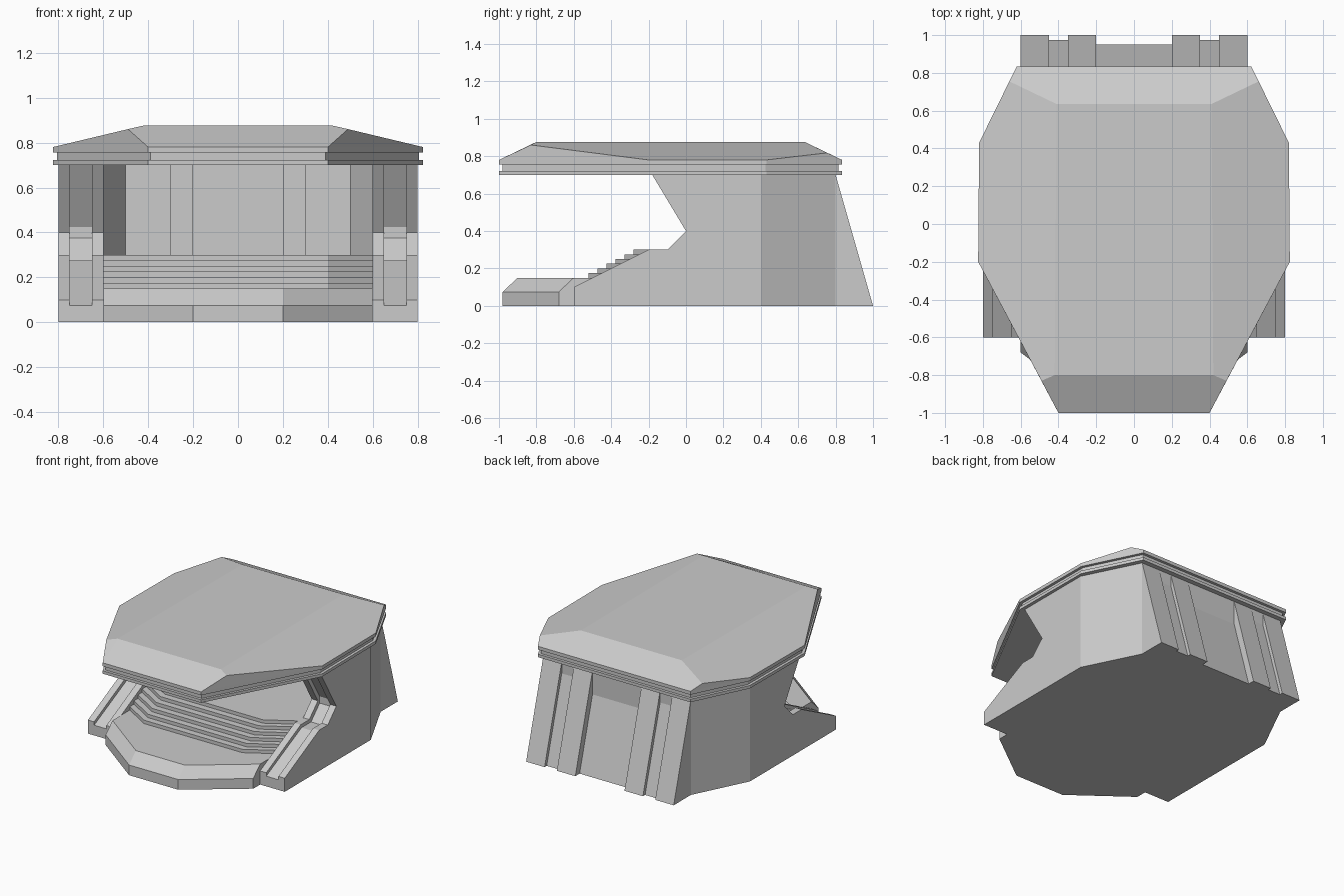
import bpy, bmesh
from mathutils import Vector

if "Cube" in bpy.data.objects:
    bpy.data.objects.remove(bpy.data.objects["Cube"])


def finish(name, bm):
    bmesh.ops.recalc_face_normals(bm, faces=bm.faces)
    me = bpy.data.meshes.new(name)
    bm.to_mesh(me)
    bm.free()
    ob = bpy.data.objects.new(name, me)
    bpy.context.collection.objects.link(ob)
    return ob


def loft(name, bottom, top):
    """Closed solid between two matching rings of points."""
    bm = bmesh.new()
    a = [bm.verts.new(p) for p in bottom]
    b = [bm.verts.new(p) for p in top]
    n = len(a)
    for i in range(n):
        j = (i + 1) % n
        bm.faces.new((a[i], a[j], b[j], b[i]))
    bm.faces.new(a[::-1])
    bm.faces.new(b)
    return finish(name, bm)


def plan(name, pts, z0, z1):
    return loft(name, [(x, y, z0) for x, y in pts], [(x, y, z1) for x, y in pts])


def side(name, pts, x0, x1):
    return loft(name, [(x0, y, z) for y, z in pts], [(x1, y, z) for y, z in pts])


def both(half):
    """Full outline from the right half, front to back."""
    return half + [(-x, y) for x, y in reversed(half)]


# Apron of the stage with bevelled rim
def apron(g):
    return both([(0.2, -0.98 + g), (0.6, -0.68 + g), (0.6, -0.2)])


plan("stage_base", apron(0), 0, 0.075)
loft("stage_bevel", [(x, y, 0.075) for x, y in apron(0)],
     [(x, y, 0.15) for x, y in apron(0.08)])

# Curved flight of steps up to the inner floor
for i in range(6):
    y = -0.52 + 0.048 * i
    z = 0.175 + 0.025 * i
    plan("step", both([(0.4, y), (0.6, y + 0.12), (0.6, 0.4), (0.5, 0.6)]), 0.0 if i == 0 else z - 0.025, z)

# Side walls with a channel along the front edge
rim = [(0.4, 0), (-0.6, 0), (-0.6, 0.1), (-0.2, 0.3), (-0.1, 0.3),
       (0, 0.4), (-0.18, 0.7), (0.4, 0.7)]
channel = [(0.4, 0), (-0.6, 0), (-0.6, 0.075), (-0.19, 0.275), (-0.08, 0.275),
           (0.02, 0.375), (0.02, 0.425), (-0.145, 0.7), (0.4, 0.7)]
for s in (1, -1):
    side("wall_inner_rim", rim, s * 0.6, s * 0.65)
    side("wall_channel", channel, s * 0.65, s * 0.75)
    side("wall_outer_rim", rim, s * 0.75, s * 0.8)

# Rear shell
for s in (1, -1):
    plan("rear_wall", [(s * x, y) for x, y in
         [(0.8, 0.4), (0.6, 0.8), (0, 0.8), (0, 0.6), (0.5, 0.6), (0.6, 0.4)]], 0, 0.7)
    plan("inner_pilaster", [(s * x, y) for x, y in
         [(0.2, 0.575), (0.3, 0.575), (0.3, 0.6), (0.2, 0.6)]], 0.3, 0.7)


# Sloping rear buttresses and the recessed panels between them
def buttress(name, x0, x1, recess):
    y = 1.0 - recess
    top = 0.7 - recess * 3.5
    side(name, [(0.8, 0), (y, 0), (0.8, top)], x0, x1)


buttress("rear_panel", -0.2, 0.2, 0.05)
for s in (1, -1):
    buttress("rear_buttress", s * 0.2, s * 0.35, 0)
    buttress("rear_groove", s * 0.35, s * 0.45, 0.025)
    buttress("rear_buttress", s * 0.45, s * 0.6, 0)

# Roof edge: two bands with a groove between
edge = both([(0.4, -1), (0.825, -0.2), (0.82, 0.43), (0.62, 0.835)])
inset = both([(0.39, -0.98), (0.805, -0.195), (0.8, 0.425), (0.607, 0.815)])
plan("roof_lower_band", edge, 0.7, 0.722)
plan("roof_groove", inset, 0.722, 0.755)
plan("roof_upper_band", edge, 0.755, 0.78)

# Hipped roof cap
bm = bmesh.new()
cap = [(0.4, -1, 0.78), (0.825, -0.2, 0.78), (0.82, 0.43, 0.78), (0.62, 0.835, 0.78),
       (0.49, -0.83, 0.86), (0.66, 0.755, 0.818), (0.42, -0.8, 0.876), (0.41, 0.635, 0.876)]
for x, y, z in cap:
    for s in (1, -1):
        bm.verts.new(Vector((s * x, y, z)))
bmesh.ops.convex_hull(bm, input=bm.verts[:])
bmesh.ops.dissolve_limit(bm, angle_limit=0.02, verts=bm.verts[:], edges=bm.edges[:])
finish("roof_cap", bm)
